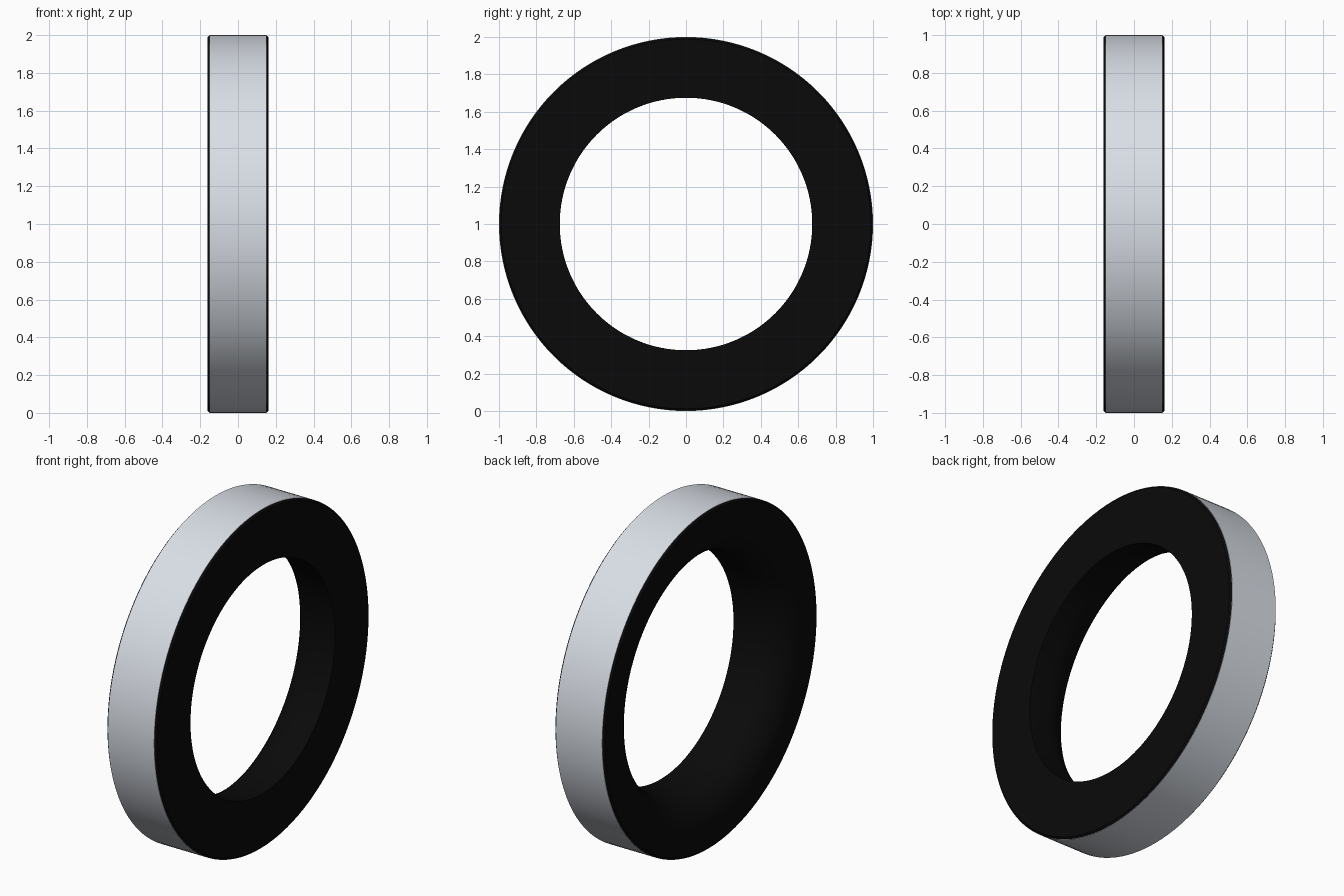
import bpy, bmesh, math

if "Cube" in bpy.data.objects:
    bpy.data.objects.remove(bpy.data.objects["Cube"])

SEG = 128


def lathe(name, profile, closed, color):
    """Spin an (x, radius) profile about the x axis, centred at z = 1."""
    bm = bmesh.new()
    rings = []
    for i in range(SEG):
        a = 2 * math.pi * i / SEG
        rings.append([bm.verts.new((x, r * math.sin(a), 1 + r * math.cos(a)))
                      for x, r in profile])
    n = len(profile)
    for i in range(SEG):
        p, q = rings[i], rings[(i + 1) % SEG]
        for j in range(n if closed else n - 1):
            k = (j + 1) % n
            bm.faces.new((p[j], p[k], q[k], q[j]))
    bmesh.ops.recalc_face_normals(bm, faces=bm.faces)
    me = bpy.data.meshes.new(name)
    bm.to_mesh(me)
    bm.free()
    ob = bpy.data.objects.new(name, me)
    bpy.context.collection.objects.link(ob)
    mat = bpy.data.materials.new(name)
    mat.diffuse_color = color
    mat.use_nodes = True
    mat.node_tree.nodes["Principled BSDF"].inputs["Base Color"].default_value = mat.diffuse_color
    me.materials.append(mat)
    bpy.ops.object.select_all(action='DESELECT')
    ob.select_set(True)
    bpy.context.view_layer.objects.active = ob
    bpy.ops.object.shade_smooth_by_angle(angle=math.radians(30))
    return ob


# Dark ring body: chamfered rims, sharp bore edge on the right,
# large rounded bore edge on the left
W, BORE, FILLET = 0.162, 0.675, 0.2
fillet = []
for i in range(11):
    t = math.pi / 2 * i / 10
    fillet.append((-W + FILLET * (1 - math.cos(t)),
                   BORE + FILLET * (1 - math.sin(t))))
body = ([(-0.152, 0.998), (-W, 0.988)] + fillet +
        [(W, BORE), (W, 0.988), (0.152, 0.998)])
lathe("ring_body", body, True, (0.003, 0.003, 0.003, 1))

# Grey outer band
band = [(-0.152, 0.996), (-0.152, 1.0), (0.152, 1.0), (0.152, 0.996)]
lathe("outer_band", band, False, (0.70, 0.74, 0.80, 1))
